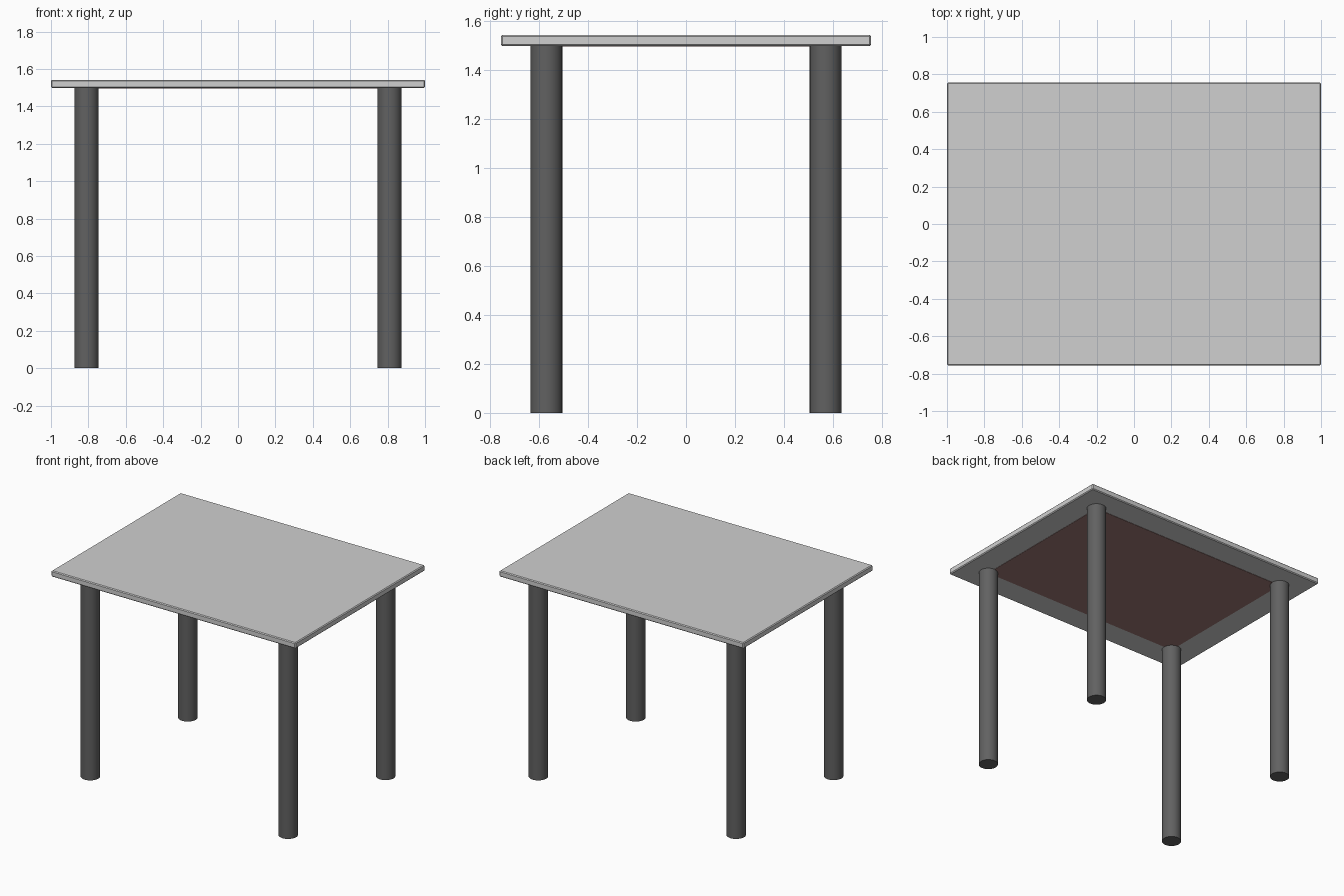
import bpy

if "Cube" in bpy.data.objects:
    bpy.data.objects.remove(bpy.data.objects["Cube"])

TOP_Z, UNDER_Z = 1.542, 1.498
LEG_X, LEG_Y, LEG_R = 0.81, 0.57, 0.065


def material(name, color):
    m = bpy.data.materials.new(name)
    m.diffuse_color = (*color, 1)
    m.use_nodes = True
    m.node_tree.nodes["Principled BSDF"].inputs["Base Color"].default_value = m.diffuse_color
    return m


def box(name, size, z0, z1, mat):
    bpy.ops.mesh.primitive_cube_add(size=1, location=(0, 0, (z0 + z1) / 2))
    ob = bpy.context.object
    ob.name = name
    ob.scale = (size[0], size[1], z1 - z0)
    bpy.ops.object.transform_apply(location=False, rotation=False, scale=True)
    ob.data.materials.append(mat)
    return ob


light_grey = material("light grey", (0.63, 0.63, 0.63))
dark_grey = material("dark grey", (0.12, 0.12, 0.12))
brown = material("dusty brown", (0.34, 0.19, 0.18))

# Table top with a small chamfer
top = box("table_top", (2.0, 1.512), UNDER_Z, TOP_Z, light_grey)
bevel = top.modifiers.new("chamfer", 'BEVEL')
bevel.width = 0.006
bevel.segments = 1

# Thin underside panel spanning the leg centres
box("underside_panel", (2 * LEG_X, 2 * LEG_Y), UNDER_Z - 0.002, UNDER_Z + 0.001, brown)

# Four round legs
for sx, side in ((-1, "left"), (1, "right")):
    for sy, end in ((-1, "front"), (1, "back")):
        bpy.ops.mesh.primitive_cylinder_add(
            vertices=32, radius=LEG_R, depth=UNDER_Z,
            location=(sx * LEG_X, sy * LEG_Y, UNDER_Z / 2))
        leg = bpy.context.object
        leg.name = f"{end}_{side}_leg"
        leg.data.materials.append(dark_grey)
        bpy.ops.object.shade_smooth_by_angle()
